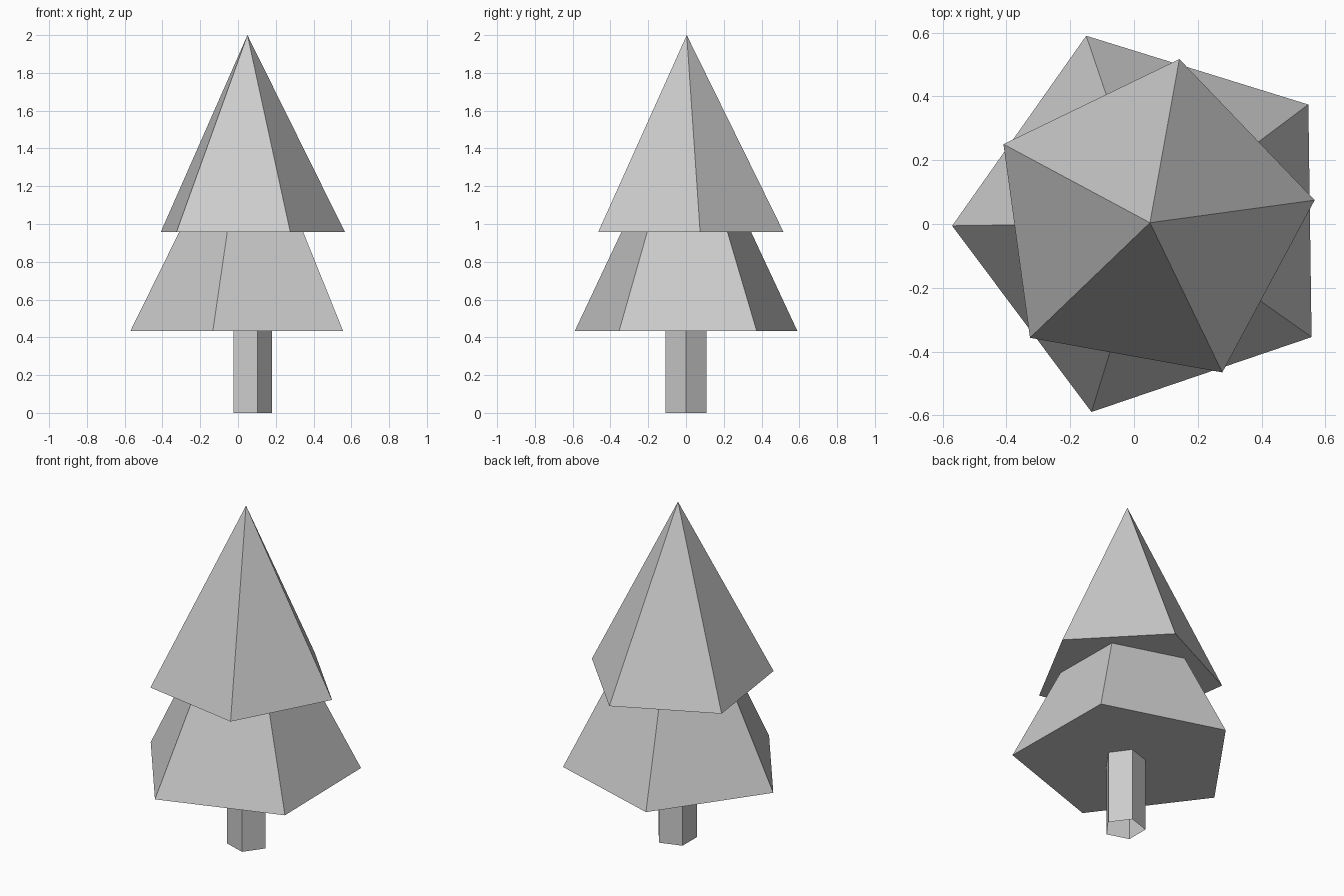
import bpy
import bmesh
from math import cos, sin, tau, radians

default = bpy.data.objects.get("Cube")
if default:
    bpy.data.objects.remove(default, do_unlink=True)

SIDES = 5

# One plain grey for the whole tree
grey = bpy.data.materials.new("light_grey")
grey.use_nodes = True
colour = (0.604, 0.604, 0.604, 1)
grey.diffuse_color = colour
grey.node_tree.nodes["Principled BSDF"].inputs["Base Color"].default_value = colour


def ring(bm, centre, radius, turn, z):
    """Vertices of a regular polygon at height z."""
    angles = [radians(turn) + tau * i / SIDES for i in range(SIDES)]
    return [bm.verts.new((centre[0] + radius * cos(a), centre[1] + radius * sin(a), z))
            for a in angles]


def finish(name, bm):
    mesh = bpy.data.meshes.new(name)
    bm.to_mesh(mesh)
    bm.free()
    mesh.materials.append(grey)
    obj = bpy.data.objects.new(name, mesh)
    bpy.context.collection.objects.link(obj)
    return obj


def foliage(name, centre, radius, turn, z_base, z_tip):
    """Closed five-sided pyramid."""
    bm = bmesh.new()
    base = ring(bm, centre, radius, turn, z_base)
    tip = bm.verts.new((centre[0], centre[1], z_tip))
    for i in range(SIDES):
        bm.faces.new((base[i], base[(i + 1) % SIDES], tip))
    bm.faces.new(base[::-1])
    return finish(name, bm)


def trunk(name, centre, radius, z_top):
    """Five-sided tube, open at both ends."""
    bm = bmesh.new()
    low = ring(bm, centre, radius, 0, 0)
    high = ring(bm, centre, radius, 0, z_top)
    for i in range(SIDES):
        j = (i + 1) % SIDES
        bm.faces.new((low[i], low[j], high[j], high[i]))
    return finish(name, bm)


trunk("trunk", (0.067, 0), 0.113, 0.433)
foliage("lower_foliage", (0.05, 0.003), 0.62, 36.8, 0.433, 1.69)
foliage("upper_foliage", (0.05, 0.004), 0.521, 7.8, 0.957, 2.0)
